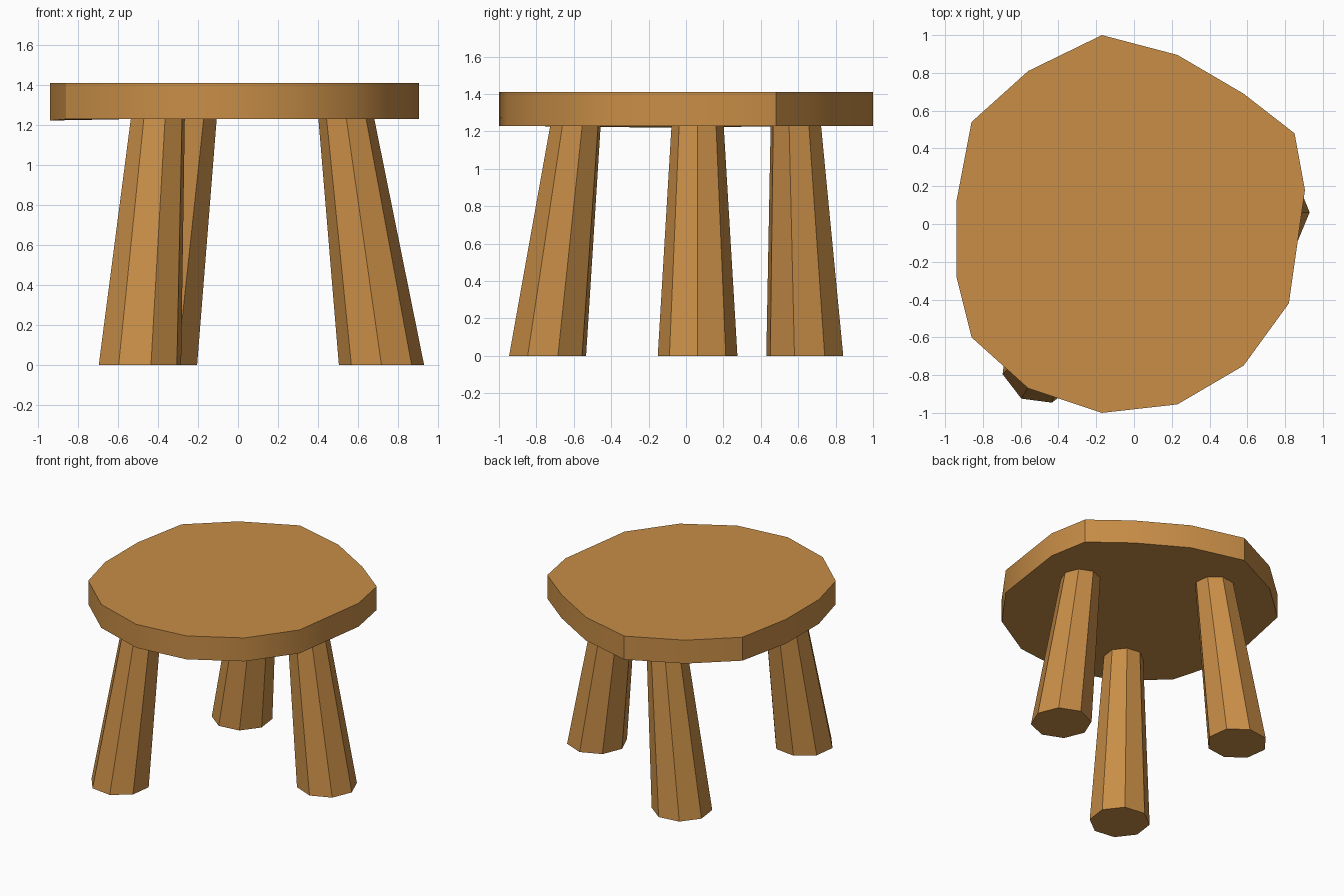
import bpy, bmesh, math
from mathutils import Vector

if "Cube" in bpy.data.objects:
    bpy.data.objects.remove(bpy.data.objects["Cube"])

wood = bpy.data.materials.new("warm wood")
wood.diffuse_color = (0.58, 0.27, 0.063, 1)
wood.use_nodes = True
wood.node_tree.nodes["Principled BSDF"].inputs["Base Color"].default_value = wood.diffuse_color


def finish(name, bm):
    bmesh.ops.recalc_face_normals(bm, faces=bm.faces)
    mesh = bpy.data.meshes.new(name)
    bm.to_mesh(mesh)
    bm.free()
    mesh.materials.append(wood)
    obj = bpy.data.objects.new(name, mesh)
    bpy.context.collection.objects.link(obj)
    return obj


def loft(bm, lower, upper):
    """Closed solid between two rings with the same point count."""
    a = [bm.verts.new(p) for p in lower]
    b = [bm.verts.new(p) for p in upper]
    n = len(a)
    for i in range(n):
        j = (i + 1) % n
        bm.faces.new((a[i], a[j], b[j], b[i]))
    bm.faces.new(a[::-1])
    bm.faces.new(b)


# Seat: rough hand-cut slab, underside dipping slightly at the left rim
OUTLINE = [(-0.17, 1.0), (0.23, 0.895), (0.58, 0.69), (0.85, 0.48), (0.905, 0.18),
           (0.82, -0.42), (0.58, -0.75), (0.23, -0.955), (-0.17, -1.0), (-0.56, -0.87),
           (-0.86, -0.60), (-0.94, -0.28), (-0.94, 0.12), (-0.86, 0.54), (-0.56, 0.81)]
OUTLINE.reverse()
bm = bmesh.new()
loft(bm,
     [(x, y, 1.222 if x < -0.9 else 1.229) for x, y in OUTLINE],
     [(x, y, 1.41) for x, y in OUTLINE])
seat = finish("seat", bm)
seat.data.shade_smooth()
seat.data.set_sharp_from_angle(angle=math.radians(30))


# Legs: splayed, tapered octagonal posts
def ring(center, radius, z, turn):
    return [(center[0] + radius * math.cos(math.radians(turn + 45 * k)),
             center[1] + radius * math.sin(math.radians(turn + 45 * k)), z)
            for k in range(8)]


LEGS = [("front_left_leg", (-0.49, -0.74), (-0.40, -0.59), 15),
        ("back_left_leg", (-0.41, 0.635), (-0.24, 0.587), 30),
        ("right_leg", (0.717, 0.062), (0.54, 0.062), 0)]
for name, foot, head, turn in LEGS:
    bm = bmesh.new()
    loft(bm, ring(foot, 0.213, 0, turn), ring(head, 0.139, 1.24, turn))
    finish(name, bm)
